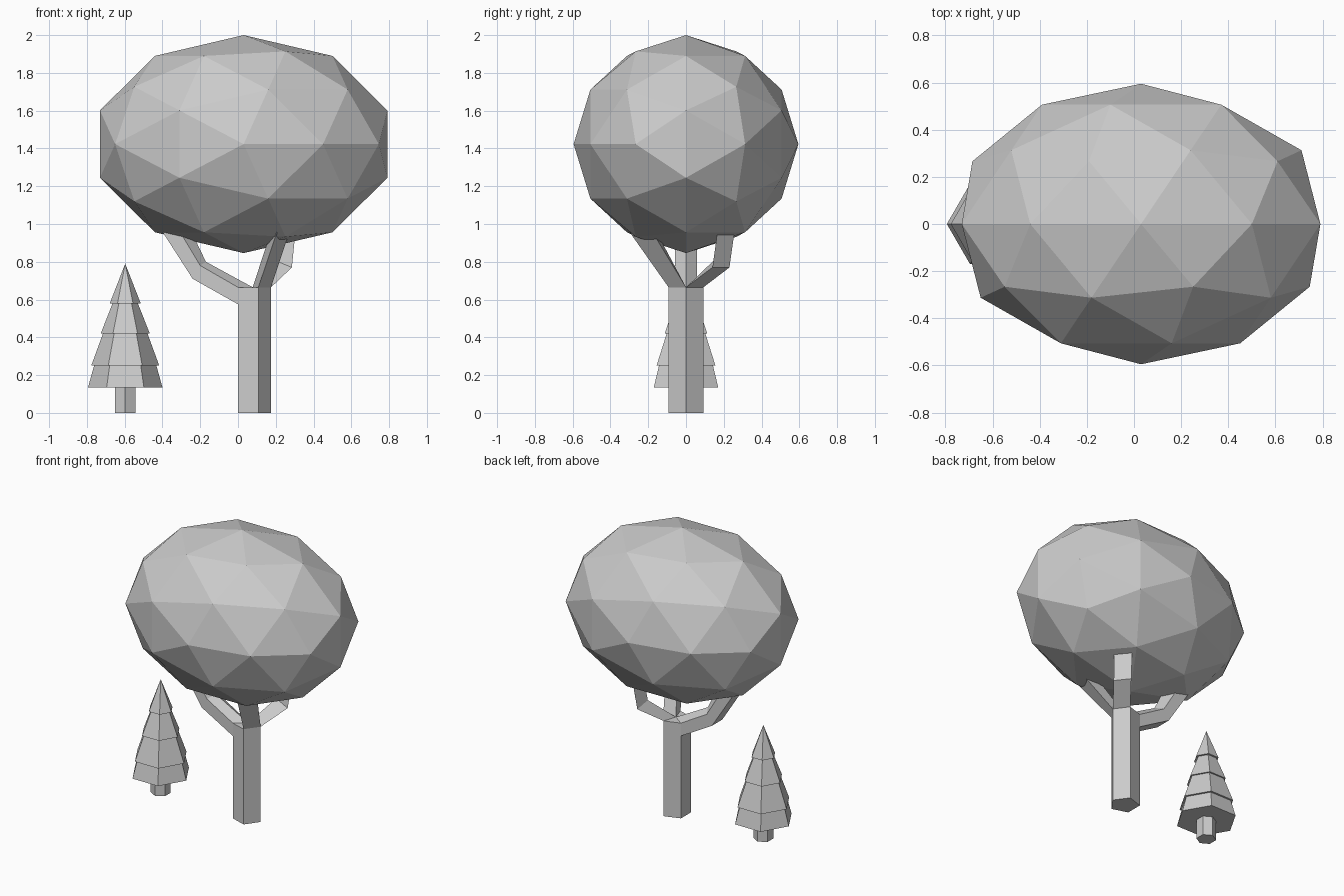
import bpy, bmesh
from math import pi, cos, sin, radians

if "Cube" in bpy.data.objects:
    bpy.data.objects.remove(bpy.data.objects["Cube"])


def loft(name, rings):
    """Flat-faced closed skin through rings with equal point counts."""
    bm = bmesh.new()
    loops = [[bm.verts.new(p) for p in ring] for ring in rings]
    n = len(loops[0])
    for a, b in zip(loops, loops[1:]):
        for i in range(n):
            j = (i + 1) % n
            bm.faces.new((a[i], a[j], b[j], b[i]))
    bm.faces.new(loops[0][::-1])
    bm.faces.new(loops[-1])
    bmesh.ops.recalc_face_normals(bm, faces=bm.faces)
    mesh = bpy.data.meshes.new(name)
    bm.to_mesh(mesh)
    bm.free()
    ob = bpy.data.objects.new(name, mesh)
    bpy.context.collection.objects.link(ob)
    return ob


def cone(name, sides, x, z0, z1, r0, r1, turn=0):
    bpy.ops.mesh.primitive_cone_add(vertices=sides, radius1=r0, radius2=r1, depth=z1 - z0,
                                    location=(x, 0, (z0 + z1) / 2), rotation=(0, 0, turn))
    bpy.context.object.name = name


# Leafy crown: icosphere with its pole axis along y
bpy.ops.mesh.primitive_ico_sphere_add(subdivisions=2, radius=1, location=(0.03, 0, 1.423),
                                      rotation=(pi / 2, 0, 0))
crown = bpy.context.object
crown.name = "crown"
crown.scale = (0.8, 0.577, 0.595)   # local y is world z

# Five-sided trunk
top, cx, r = 0.665, 0.078, 0.097
penta = [(cx + r * cos(radians(72 * k)), r * sin(radians(72 * k))) for k in range(5)]
loft("trunk", [[(x, y, z) for x, y in penta] for z in (0, top)])

# Left branch: symmetric five-sided section given as ridge, shoulder and lower edge (x, z)
w = 0.057


def left_ring(ridge, shoulder, lower):
    (rx, rz), (sx, sz), (lx, lz) = ridge, shoulder, lower
    return [(rx, 0, rz), (sx, w, sz), (lx, w, lz), (lx, -w, lz), (sx, -w, sz)]


loft("left_branch", [left_ring((cx, top), (0, top), (0, 0.575)),
                     left_ring((-0.17, 0.80), (-0.20, 0.78), (-0.24, 0.71)),
                     left_ring((-0.28, 1.03), (-0.35, 1.03), (-0.42, 0.99))])

# Right-hand branches: three-sided, rising from the trunk top
mid = (cx, 0, top)
tip = (penta[0][0], 0, top)
loft("front_branch", [[mid, (*penta[4], top), tip],
                      [(0.20, -0.20, 1.04), (0.23, -0.35, 1.03), (0.29, -0.21, 1.01)]])
loft("back_branch", [[mid, (*penta[1], top), tip],
                     [(0.19, 0.15, 0.81), (0.215, 0.23, 0.77), (0.285, 0.14, 0.77)],
                     [(0.21, 0.18, 1.02), (0.235, 0.265, 1.02), (0.31, 0.175, 1.02)]])

# Small conifer: hexagonal stem and stacked tiers
fx = -0.597
cone("conifer_stem", 6, fx, 0, 0.14, 0.0635, 0.0635)
tiers = [(0.135, 0.25, 0.197, 0.165), (0.25, 0.42, 0.18, 0.118),
         (0.42, 0.58, 0.13, 0.067), (0.58, 0.79, 0.082, 0)]
for i, (z0, z1, r0, r1) in enumerate(tiers):
    cone(f"conifer_tier_{i + 1}", 6, fx, z0, z1, r0, r1, pi / 6)
